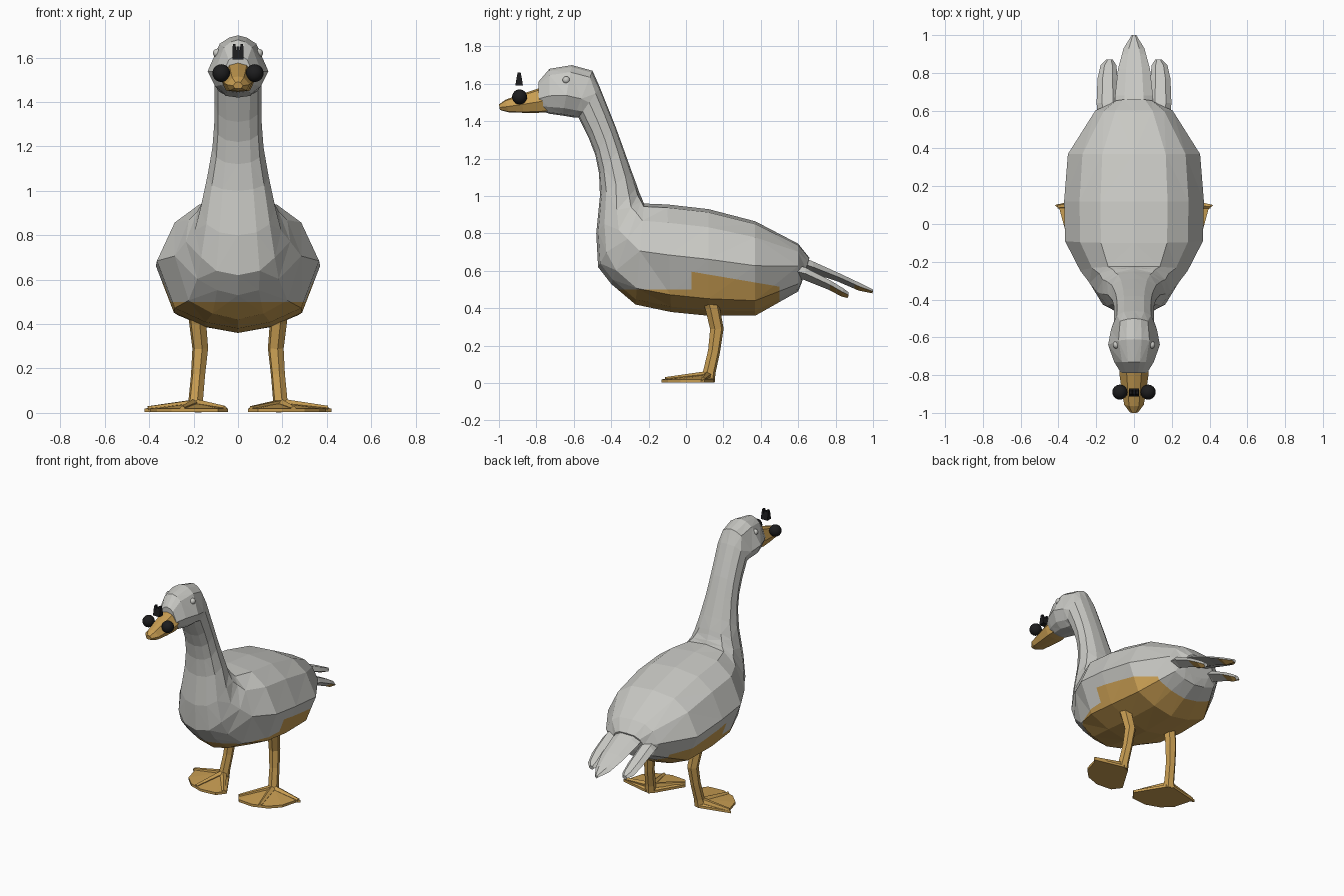
import bpy, bmesh, math
from mathutils import Vector

if "Cube" in bpy.data.objects:
    bpy.data.objects.remove(bpy.data.objects["Cube"])


def material(name, rgb):
    m = bpy.data.materials.new(name)
    m.diffuse_color = (*rgb, 1)
    m.use_nodes = True
    m.node_tree.nodes["Principled BSDF"].inputs["Base Color"].default_value = m.diffuse_color
    return m


GREY = material("pale_grey_feathers", (0.58, 0.58, 0.55))
ORANGE = material("ochre_orange", (0.58, 0.34, 0.085))
BLACK = material("black", (0.012, 0.012, 0.013))


def finish(bm, name, mats):
    bmesh.ops.recalc_face_normals(bm, faces=bm.faces[:])
    me = bpy.data.meshes.new(name)
    bm.to_mesh(me)
    bm.free()
    for m in mats:
        me.materials.append(m)
    ob = bpy.data.objects.new(name, me)
    bpy.context.collection.objects.link(ob)
    return ob


def skin(bm, rings):
    """Bridge equal-sized rings of points and cap both ends."""
    vs = [[bm.verts.new(p) for p in r] for r in rings]
    n = len(vs[0])
    for a, b in zip(vs, vs[1:]):
        for i in range(n):
            j = (i + 1) % n
            bm.faces.new((a[i], a[j], b[j], b[i]))
    bm.faces.new(vs[0])
    bm.faces.new(vs[-1])


def section(top, bottom, w, shape):
    """Closed symmetric ring between a top and a bottom point (y, z)."""
    def at(x, t):
        return Vector((x * w, top[0] + (bottom[0] - top[0]) * t,
                       top[1] + (bottom[1] - top[1]) * t))
    return ([at(x, t) for x, t in shape] +
            [at(-x, t) for x, t in reversed(shape[1:-1])])


def tube(bm, pts, radii, sides=6):
    pts = [Vector(p) for p in pts]
    rings = []
    for i, (p, r) in enumerate(zip(pts, radii)):
        d = (pts[min(i + 1, len(pts) - 1)] - pts[max(i - 1, 0)]).normalized()
        u = d.cross(Vector((0.3, 1, 0.1))).normalized()
        v = d.cross(u)
        rings.append([p + r * (u * math.cos(a) + v * math.sin(a))
                      for a in (2 * math.pi * k / sides for k in range(sides))])
    skin(bm, rings)


# Body, neck and head: one continuous skin
BODY = [(0, 0), (.48, .03), (.78, .17), (1, .47), (.78, .84), (.4, .95), (0, 1)]
NECK = [(0, 0), (.5, .04), (.85, .2), (1, .5), (.85, .8), (.5, .95), (0, 1)]
HEAD = [(0, 0), (.3, .04), (.6, .14), (1, .6), (.75, .85), (.45, .97), (0, 1)]
goose = [
    ((.66, .67), (.62, .54), .12, BODY),
    ((.60, .745), (.60, .49), .205, BODY),
    ((.37, .865), (.37, .36), .35, BODY),
    ((.12, .93), (.12, .36), .37, BODY),
    ((-.1, .955), (-.08, .38), .365, BODY),
    ((-.225, .96), (-.27, .42), .285, BODY),
    ((-.235, .985), (-.4, .53), .235, BODY),
    ((-.25, 1.02), (-.47, .62), .195, NECK),
    ((-.26, 1.05), (-.48, .8), .168, NECK),
    ((-.29, 1.13), (-.46, 1.0), .138, NECK),
    ((-.34, 1.27), (-.465, 1.12), .115, NECK),
    ((-.38, 1.38), (-.485, 1.22), .107, NECK),
    ((-.42, 1.48), (-.52, 1.31), .105, NECK),
    ((-.46, 1.58), (-.575, 1.42), .107, NECK),
    ((-.50, 1.67), (-.60, 1.42), .122, HEAD),
    ((-.61, 1.70), (-.66, 1.43), .137, HEAD),
    ((-.73, 1.68), (-.73, 1.44), .105, HEAD),
    ((-.79, 1.61), (-.785, 1.46), .07, HEAD),
]
bm = bmesh.new()
skin(bm, [section(*g) for g in goose])
bmesh.ops.triangulate(bm, faces=bm.faces[:])


def cut(co, no):
    bmesh.ops.bisect_plane(bm, geom=bm.verts[:] + bm.edges[:] + bm.faces[:],
                           plane_co=co, plane_no=no)


# Painted belly: cut along its border, then colour by position
cut((0, .03, 0), (0, 1, 0))
cut((0, .5, 0), (0, 1, 0))
cut((0, 0, .5), (0, 0, 1))
cut((0, .18, .57), (0, .17, 1))
for f in bm.faces:
    c = f.calc_center_median()
    limit = .5 if c.y < .03 else .57 - .17 * (c.y - .18)
    f.material_index = int(c.y < .5 and c.z < limit)
finish(bm, "body_neck_head", [GREY, ORANGE])

# Bill
BILL = [(0, 0), (.5, .08), (1, .55), (.7, .95), (0, 1)]
bm = bmesh.new()
skin(bm, [section(*b, BILL) for b in [
    ((-.72, 1.60), (-.72, 1.45), .07),
    ((-.79, 1.575), (-.79, 1.445), .078),
    ((-.88, 1.545), (-.87, 1.445), .066),
    ((-.965, 1.515), (-.95, 1.448), .052),
    ((-1.0, 1.49), (-.995, 1.46), .022)]])
finish(bm, "bill", [ORANGE])


# Tail feathers: (x, y, z, half width, thickness) stations
def feather(name, stations, paint_y):
    bm = bmesh.new()
    skin(bm, [[Vector((x - w, y, z)), Vector((x - w * .5, y, z + t)),
               Vector((x + w * .5, y, z + t)), Vector((x + w, y, z)),
               Vector((x, y - t * .4, z - t))] for x, y, z, w, t in stations])
    bmesh.ops.recalc_face_normals(bm, faces=bm.faces[:])
    bmesh.ops.bisect_plane(bm, geom=bm.verts[:] + bm.edges[:] + bm.faces[:],
                           plane_co=(0, paint_y, 0), plane_no=(0, 1, 0))
    for f in bm.faces:
        f.material_index = int(f.normal.z < -.2 and
                               f.calc_center_median().y > paint_y)
    finish(bm, name, [GREY, ORANGE])


feather("tail_feather_middle", [
    (0, .56, .66, .10, .04), (0, .68, .62, .10, .03), (0, .82, .565, .085, .022),
    (0, .93, .515, .055, .02), (0, 1.0, .49, .012, .01)], .9)
for s, side in ((1, "left"), (-1, "right")):
    feather("tail_feather_" + side, [
        (s * .12, .54, .61, .07, .04), (s * .14, .64, .585, .058, .032),
        (s * .14, .77, .525, .053, .025), (s * .135, .84, .485, .042, .022),
        (s * .13, .87, .47, .018, .015)], .77)


# Legs and webbed feet
web = [(.045, -.06), (.09, -.12), (.2, -.13), (.3, -.095), (.365, -.03),
       (.395, .08), (.42, .10), (.21, .15), (.16, .13)]
for s, side in ((1, "left"), (-1, "right")):
    bm = bmesh.new()
    tube(bm, [(s * .185, .12, .47), (s * .182, .14, .41), (s * .17, .165, .29),
              (s * .18, .15, .17), (s * .19, .125, .06), (s * .195, .115, .01)],
         [.045, .04, .037, .033, .034, .04])
    finish(bm, side + "_leg", [ORANGE])

    bm = bmesh.new()
    low = [bm.verts.new((s * x, y, .003)) for x, y in web]
    high = [bm.verts.new((s * x, y, .02)) for x, y in web]
    peak = bm.verts.new((s * .195, .11, .045))
    bm.faces.new(low)
    for i in range(len(web)):
        j = (i + 1) % len(web)
        bm.faces.new((low[i], low[j], high[j], high[i]))
        bm.faces.new((high[i], high[j], peak))
    finish(bm, side + "_foot_web", [ORANGE])

    bm = bmesh.new()
    for x, y in ((.06, -.075), (.25, -.11), (.405, .093)):
        tube(bm, [(s * .195, .115, .04), (s * x, y, .02)], [.024, .012], 5)
    finish(bm, side + "_toes", [ORANGE])


# Small pale eyes, and round black balls above the bill
def ball(name, loc, r, mat, seg):
    bm = bmesh.new()
    bmesh.ops.create_uvsphere(bm, u_segments=seg, v_segments=seg * 3 // 4, radius=r)
    bmesh.ops.translate(bm, verts=bm.verts[:], vec=loc)
    for f in bm.faces:
        f.smooth = True
    finish(bm, name, [mat])


for s, side in ((1, "left"), (-1, "right")):
    ball(side + "_eye", (s * .093, -.64, 1.62), .02, GREY, 12)
    ball(side + "_black_ball", (s * .075, -.89, 1.53), .04, BLACK, 16)

# Notched black tuft floating above the bill
bm = bmesh.new()
for x in (-.017, 0, .017):
    skin(bm, [[Vector((x + dx * w, -.892 + dy * d, z)) for dx, dy in
               ((-1, -1), (1, -1), (1, 1), (-1, 1))]
              for z, w, d in ((1.592, .0085, .02), (1.63, .0085, .014),
                              (1.66 if x else 1.65, .006, .008))])
finish(bm, "black_tuft", [BLACK])
